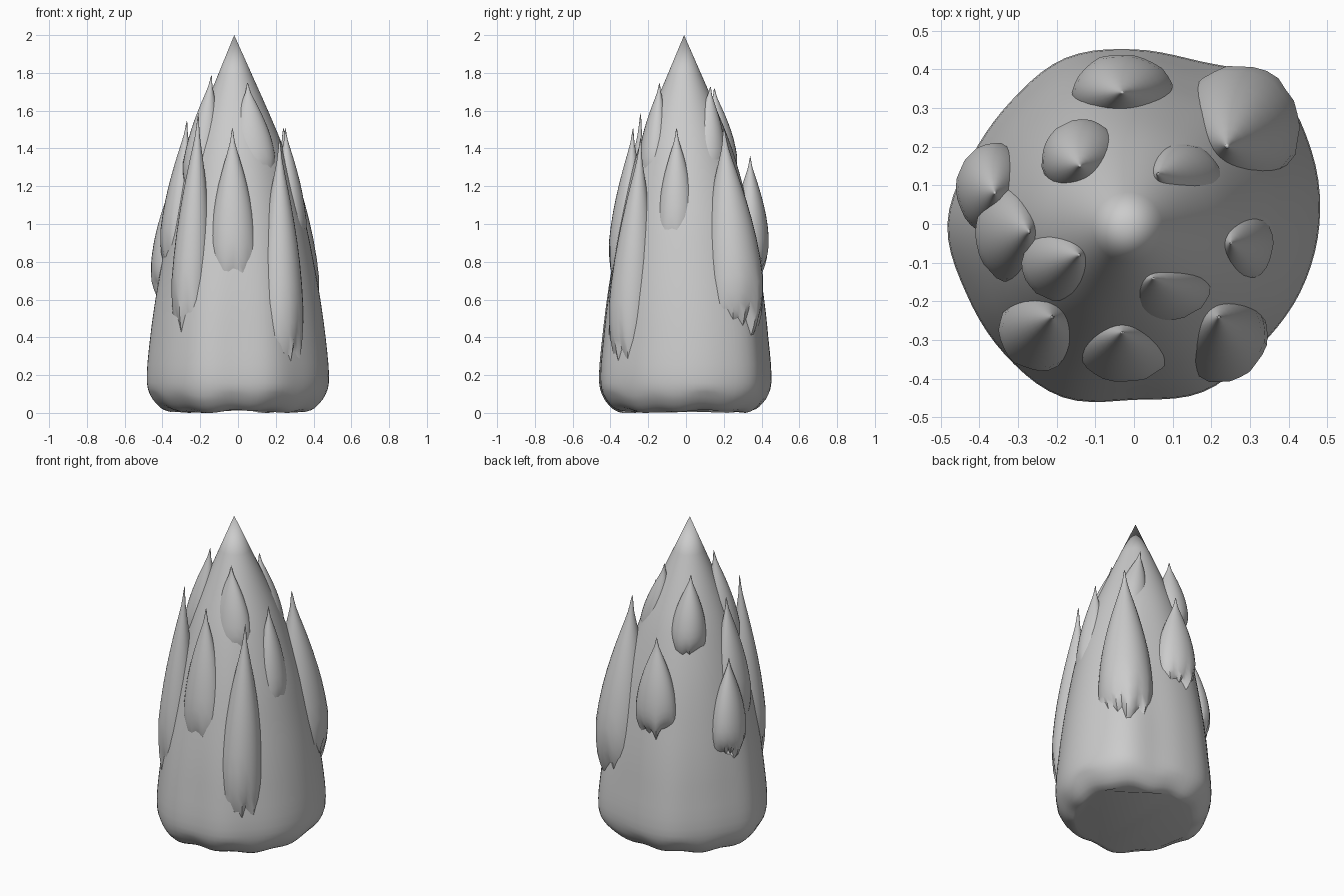
import bpy, bmesh, math, random

if "Cube" in bpy.data.objects:
    bpy.data.objects.remove(bpy.data.objects["Cube"])
random.seed(4)


def spline(pts, n, closed=False):
    """Catmull-Rom samples of a list of tuples, n per span."""
    out, m = [], len(pts)
    for i in range(m if closed else m - 1):
        ids = [(i + k) % m if closed else min(max(i + k, 0), m - 1) for k in (-1, 0, 1, 2)]
        a, b, c, d = (pts[k] for k in ids)
        for j in range(n):
            t = j / n
            out.append(tuple(0.5 * (2 * q + (r - p) * t + (2 * p - 5 * q + 4 * r - s) * t * t
                                    + (3 * q - p - 3 * r + s) * t ** 3)
                             for p, q, r, s in zip(a, b, c, d)))
    if not closed:
        out.append(pts[-1])
    return out


def loft(name, tip, rings):
    """Skin rings from a tip point down to a capped last ring."""
    bm = bmesh.new()
    top = bm.verts.new(tip)
    loops = [[bm.verts.new(p) for p in ring] for ring in rings]
    n = len(loops[0])
    for i in range(n):
        k = (i + 1) % n
        bm.faces.new((top, loops[0][i], loops[0][k]))
        for a, b in zip(loops, loops[1:]):
            bm.faces.new((a[i], b[i], b[k], a[k]))
    bm.faces.new(loops[-1])
    bmesh.ops.recalc_face_normals(bm, faces=bm.faces)
    mesh = bpy.data.meshes.new(name)
    bm.to_mesh(mesh)
    bm.free()
    ob = bpy.data.objects.new(name, mesh)
    bpy.context.collection.objects.link(ob)
    bpy.ops.object.select_all(action='DESELECT')
    ob.select_set(True)
    bpy.context.view_layer.objects.active = ob
    bpy.ops.object.shade_smooth_by_angle(angle=math.radians(40))
    return ob


# Main body: lumpy plan outline (radius every 22.5 degrees) fading to round at the tip
plan = [.48, .497, .51, .455, .452, .465, .45, .455, .483, .47, .475, .485, .455, .47, .455, .465]
outline = [r[0] / .48 for r in spline([(r,) for r in plan], 5, True)]
profile = [(.09, 1.79), (.175, 1.59), (.25, 1.4), (.31, 1.2), (.36, 1.0), (.4, .8),
           (.435, .6), (.462, .4), (.48, .2), (.465, .1), (.41, .03), (.36, .01)]
rings = []
for r, z in spline(profile, 3):
    lump = min(1, max(0, (1.6 - z) / 1.2))
    ring = []
    for i, o in enumerate(outline):
        a = math.tau * i / len(outline)
        s = r * (1 + (o - 1) * lump)
        wob = 0.012 * math.sin(7 * a) * math.sin(3 * a + 1) if z < .12 else 0
        ring.append((s * math.cos(a) - .02 * max(0, z - 1),
                     s * math.sin(a) - .01 * max(0, z - 1), max(0, z + wob)))
    rings.append(ring)
loft("main_spire", (-.02, -.01, 2.0), rings)

# Small spires: tip xyz, bottom z, plan extents (x0, x1, y0, y1)
spires = [
    ((-.14, .15, 1.72), 1.22, (-.24, -.03, .07, .27)),
    ((.24, .20, 1.51), .40, (.12, .43, .09, .41)),
    ((.06, .13, 1.73), 1.2, (.02, .23, -.01, .21)),
    ((-.03, .34, 1.36), .75, (-.16, .10, .24, .44)),
    ((-.36, .08, 1.22), .62, (-.46, -.27, -.03, .21)),
    ((-.27, -.02, 1.55), .75, (-.41, -.22, -.15, .10)),
    ((-.14, -.08, 1.79), 1.15, (-.29, -.09, -.20, .0)),
    ((-.21, -.24, 1.59), .38, (-.35, -.14, -.38, -.17)),
    ((-.03, -.28, 1.51), .65, (-.15, .10, -.41, -.21)),
    ((.22, -.24, 1.46), .22, (.10, .345, -.41, -.16)),
    ((.05, -.14, 1.75), 1.2, (-.05, .20, -.25, -.07)),
    ((.25, -.05, 1.51), .85, (.19, .36, -.15, .05)),
]
# Relative width down each spire, from sharp tip to tucked-in foot
taper = [(.12, .10), (.36, .22), (.62, .36), (.86, .53), (1, .72), (.95, .86), (.72, .96), (.5, 1)]
N = 28
for k, (tip, bottom, (x0, x1, y0, y1)) in enumerate(spires):
    cx, cy, hx, hy = (x0 + x1) / 2, (y0 + y1) / 2, (x1 - x0) / 2, (y1 - y0) / 2
    drop = tip[2] - bottom
    ragged = [random.uniform(-.07, .05) for _ in range(N)]
    rings = []
    for w, t in spline([(.04, .025)] + taper, 2):
        f = min(1, t / .72)
        px, py = tip[0] + (cx - tip[0]) * f, tip[1] + (cy - tip[1]) * f
        ring = []
        for i in range(N):
            a = math.tau * i / N
            s = w * (1 + ragged[i] * .6 * t)
            ring.append((px + hx * s * math.cos(a), py + hy * s * math.sin(a),
                         tip[2] - drop * t * (1 + ragged[i] * t * t)))
        rings.append(ring)
    loft(f"small_spire_{k + 1}", tip, rings)
